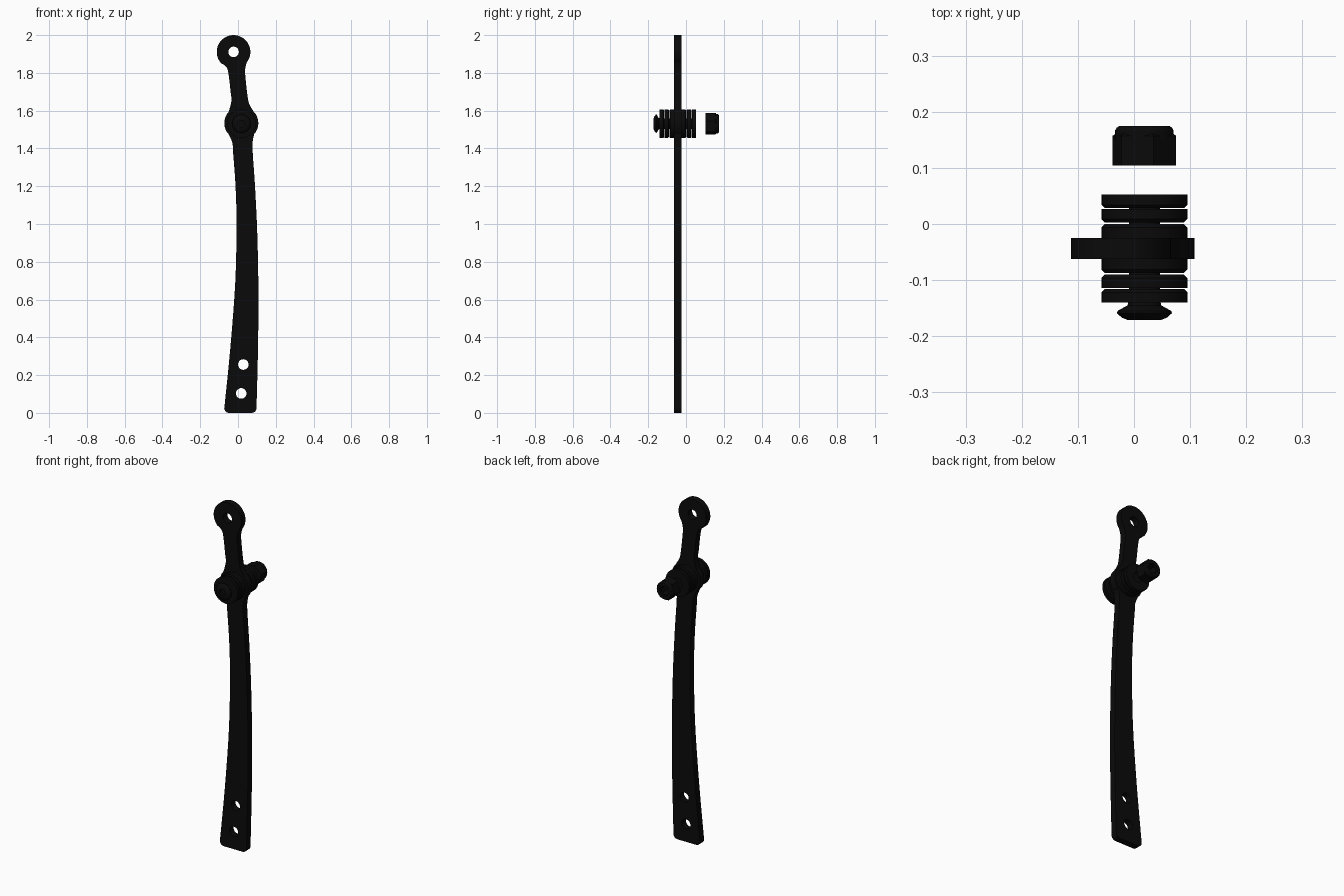
import bpy, math
from mathutils import Vector

if "Cube" in bpy.data.objects:
    bpy.data.objects.remove(bpy.data.objects["Cube"])

black = bpy.data.materials.new("matte black")
black.diffuse_color = (0.003, 0.003, 0.003, 1)
black.use_nodes = True
black.node_tree.nodes["Principled BSDF"].inputs["Base Color"].default_value = black.diffuse_color
AX, AZ = 0.0185, 1.531          # axis of the bolt stack


def arc(cx, cz, r, a0, a1, n):
    return [(cx + r * math.cos(math.radians(a0 + (a1 - a0) * i / n)),
             cz + r * math.sin(math.radians(a0 + (a1 - a0) * i / n))) for i in range(n + 1)]


def smooth_path(pts, n=4):
    # Catmull-Rom through the points
    p = [Vector(q) for q in [pts[0]] + pts + [pts[-1]]]
    out = []
    for a, b, c, d in zip(p, p[1:], p[2:], p[3:]):
        for i in range(n):
            t = i / n
            out.append(0.5 * (2 * b + (c - a) * t + (2 * a - 5 * b + 4 * c - d) * t * t
                              + (3 * b - a - 3 * c + d) * t ** 3))
    return [tuple(q) for q in out] + [pts[-1]]


def shade(ob):
    bpy.ops.object.select_all(action='DESELECT')
    ob.select_set(True)
    bpy.context.view_layer.objects.active = ob
    bpy.ops.object.shade_smooth_by_angle(angle=math.radians(30))


def lathe(name, profile, n=40, turn=0.0, closed=True):
    # profile of (radius, y) swept about the bolt axis
    verts, faces, m = [], [], len(profile)
    for i in range(n):
        a = turn + 2 * math.pi * i / n
        verts += [(AX + r * math.cos(a), y, AZ + r * math.sin(a)) for r, y in profile]
    for i in range(n):
        k = (i + 1) % n
        for j in range(m if closed else m - 1):
            l = (j + 1) % m
            faces.append((i * m + j, k * m + j, k * m + l, i * m + l))
    if not closed:
        faces.append([i * m for i in range(n)])
        faces.append([i * m + m - 1 for i in reversed(range(n))])
    me = bpy.data.meshes.new(name)
    me.from_pydata(verts, [], faces)
    me.materials.append(black)
    ob = bpy.data.objects.new(name, me)
    bpy.context.collection.objects.link(ob)
    import bmesh
    bm = bmesh.new()
    bm.from_mesh(me)
    bmesh.ops.recalc_face_normals(bm, faces=bm.faces)
    bm.to_mesh(me)
    bm.free()
    shade(ob)
    return ob


# Flat lever arm: outline plus holes, extruded
HX, HZ = -0.0235, 1.911
right = smooth_path([(0.086, 1.478), (0.077, 1.43), (0.079, 1.36), (0.09, 1.2), (0.102, 0.95),
                     (0.108, 0.65), (0.106, 0.35), (0.098, 0.03)])
left = smooth_path([(-0.072, 0.03), (-0.04, 0.35), (-0.014, 0.7), (-0.008, 1.0), (-0.013, 1.2),
                    (-0.026, 1.38), (-0.03, 1.43), (-0.049, 1.475)])
neck_r = smooth_path([(0.047, 1.857), (0.038, 1.82), (0.040, 1.77), (0.053, 1.66), (0.065, 1.625), (0.086, 1.59)])
neck_l = smooth_path([(-0.049, 1.594), (-0.034, 1.655), (-0.038, 1.69), (-0.051, 1.80), (-0.065, 1.835), (-0.091, 1.852)])
outline = (arc(HX, HZ, 0.089, 215, -34, 36) + neck_r
           + arc(0.0175, 1.534, 0.09, 38, -36, 12) + right
           + arc(0.073, 0.025, 0.025, 0, -90, 5) + arc(-0.048, 0.025, 0.025, -90, -180, 5)
           + left + arc(0.0175, 1.534, 0.09, 220, 138, 12) + neck_l)
clean = []
for p in outline:
    if not clean or (Vector(p) - Vector(clean[-1])).length > 0.004:
        clean.append(p)
holes = [arc(x, z, 0.028, 0, 348.75, 31) for x, z in
         [(HX, HZ), (0.028, 0.256), (0.017, 0.103), (AX, AZ)]]
cu = bpy.data.curves.new("lever_arm", 'CURVE')
cu.dimensions = '2D'
cu.fill_mode = 'BOTH'
cu.extrude = 0.0187
for loop in [clean] + holes:
    s = cu.splines.new('POLY')
    s.points.add(len(loop) - 1)
    for q, (x, z) in zip(s.points, loop):
        q.co = (x, z, 0, 1)
    s.use_cyclic_u = True
tmp = bpy.data.objects.new("lever_arm_curve", cu)
bpy.context.collection.objects.link(tmp)
tmp.rotation_euler = (math.pi / 2, 0, 0)
tmp.location = (0, -0.0437, 0)
bpy.ops.object.select_all(action='DESELECT')
tmp.select_set(True)
bpy.context.view_layer.objects.active = tmp
bpy.ops.object.convert(target='MESH')
arm = bpy.context.view_layer.objects.active
arm.name = "lever_arm"
arm.data.materials.clear()
arm.data.materials.append(black)
shade(arm)

# Washer stack, mirrored about the arm; (near, far, chamfer on far side)
MID, R, C, H = -0.0437, 0.0765, 0.006, 0.028
for side, label in ((1, "back"), (-1, "front")):
    for i, (a, b, far) in enumerate([(0.0187, 0.0437, True), (0.0465, 0.0705, False), (0.072, 0.096, False)]):
        if far:
            prof = [(H, a), (R, a), (R, b - C), (R - C, b), (H, b)]
        else:
            prof = [(H, a), (R - C, a), (R, a + C), (R, b), (H, b)]
        lathe(f"{label}_washer_{i + 1}", [(r, MID + side * y) for r, y in prof])

# Countersunk bolt with a socket in its head
lathe("bolt", [(0.0275, 0.045), (0.0275, -0.132), (0.030, -0.145), (0.048, -0.155), (0.049, -0.159),
               (0.040, -0.167), (0.030, -0.171), (0.018, -0.171), (0.018, -0.158)], closed=False)

# Lock nut: hexagonal body and round collar
lathe("nut_body", [(0.0275, 0.104), (0.0585, 0.104), (0.0585, 0.157), (0.050, 0.163), (0.0275, 0.163)],
      n=6, turn=math.radians(14))
lathe("nut_collar", [(0.0275, 0.15), (0.052, 0.15), (0.052, 0.167), (0.049, 0.172), (0.045, 0.1745), (0.0275, 0.1745)])
